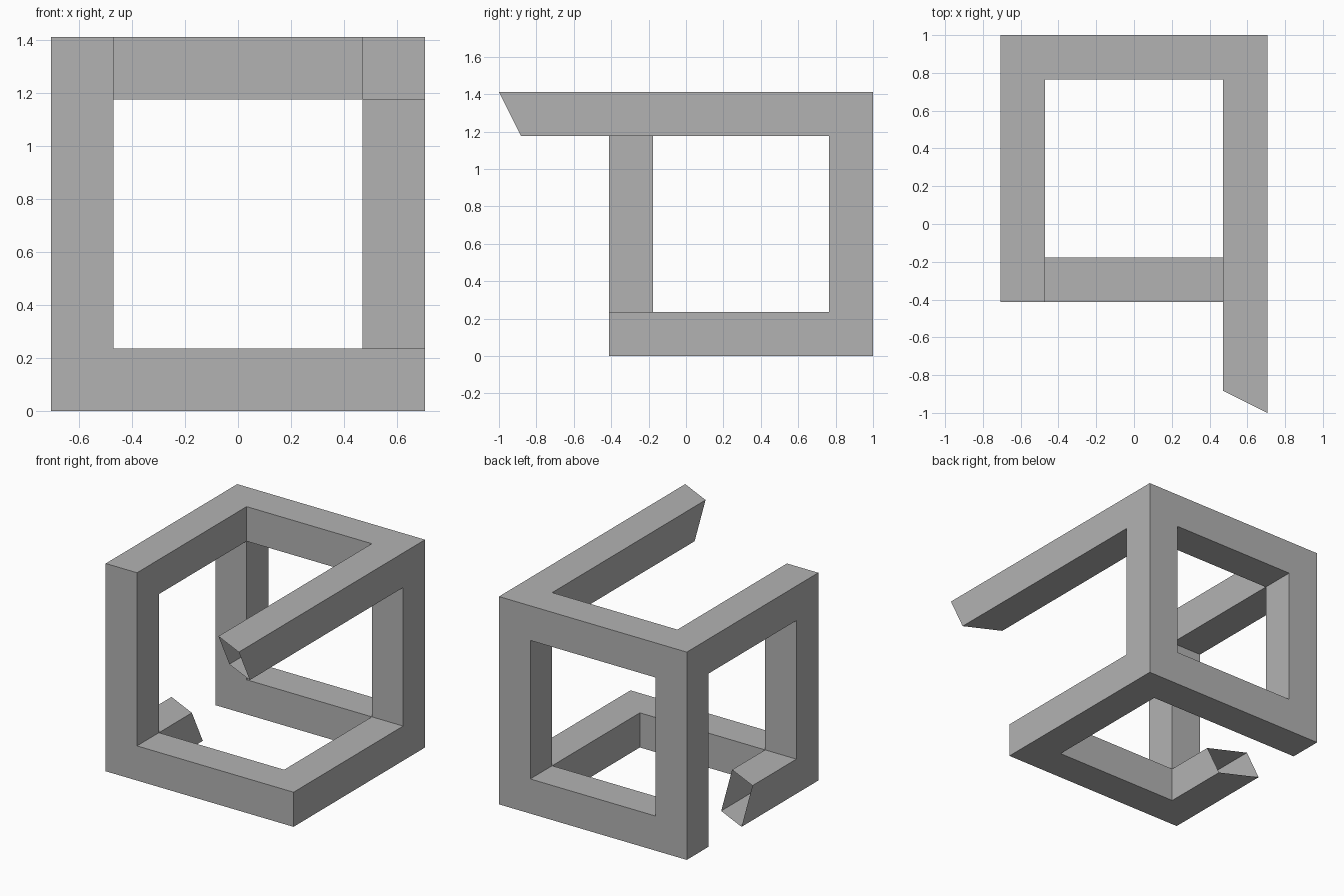
import bpy, bmesh

if "Cube" in bpy.data.objects:
    bpy.data.objects.remove(bpy.data.objects["Cube"])

# Cube frame of side S and beam thickness T, open-ended hollow square tubes
S, T = 1.412, 0.2353
X = [-S / 2, -S / 2 + T, S / 2 - T, S / 2]
Y = [-1.0, 1 - S, 1 - S + T, 0.412, 1 - T, 1.0]   # loose top end .. cube .. stub end .. back
Z = [0.0, T, S - T, S]

# Beams as ranges of grid cells: (x cells, y cells, z cells)
ALL, DEEP = range(3), range(1, 5)
beams = [
    (ALL, [4], [0]),           # back bottom
    (ALL, [4], [2]),           # back top
    ([0], [4], ALL),           # back left post
    ([2], [4], ALL),           # back right post
    ([0], [1], ALL),           # front left post
    (ALL, [1], [0]),           # front bottom
    ([2], DEEP, [0]),          # right bottom
    ([0], DEEP, [2]),          # left top
    ([2], range(5), [2]),      # right top, overshooting the front
    ([0], [1, 2], [0]),        # left bottom stub
]
cells = {(i, j, k) for a, b, c in beams for i in a for j in b for k in c}

# Cell faces left out so both loose ends stay open
open_ends = {((2, 0, 2), (0, -1, 0)), ((0, 2, 0), (0, 1, 0))}


def corner(i, j, k):
    """Grid point, with both loose ends cut on a double slant."""
    y = Y[j]
    if j == 0:
        y += T / 2 * ((i == 2) + (k == 2))
    elif j == 3 and i < 2 and k < 2:
        y -= T / 2 * ((i == 1) + (k == 1))
    return X[i], y, Z[k]


bm = bmesh.new()
verts = {}


def vert(p):
    if p not in verts:
        verts[p] = bm.verts.new(corner(*p))
    return verts[p]


# Skin: one quad wherever a filled cell meets an empty one
for cell in sorted(cells):
    for axis in range(3):
        for side in (-1, 1):
            step = tuple(side if n == axis else 0 for n in range(3))
            beyond = tuple(c + s for c, s in zip(cell, step))
            if beyond in cells or (cell, step) in open_ends:
                continue
            u, v = (axis + 1) % 3, (axis + 2) % 3
            quad = []
            for du, dv in ((0, 0), (1, 0), (1, 1), (0, 1))[::side]:
                p = list(cell)
                p[axis] += side > 0
                p[u] += du
                p[v] += dv
                quad.append(vert(tuple(p)))
            bm.faces.new(quad)

mesh = bpy.data.meshes.new("cube_frame")
bm.to_mesh(mesh)
bm.free()

grey = bpy.data.materials.new("plain grey")
grey.diffuse_color = (0.45, 0.45, 0.45, 1)
grey.use_nodes = True
grey.node_tree.nodes["Principled BSDF"].inputs["Base Color"].default_value = grey.diffuse_color
mesh.materials.append(grey)
bpy.context.collection.objects.link(bpy.data.objects.new("cube_frame", mesh))
